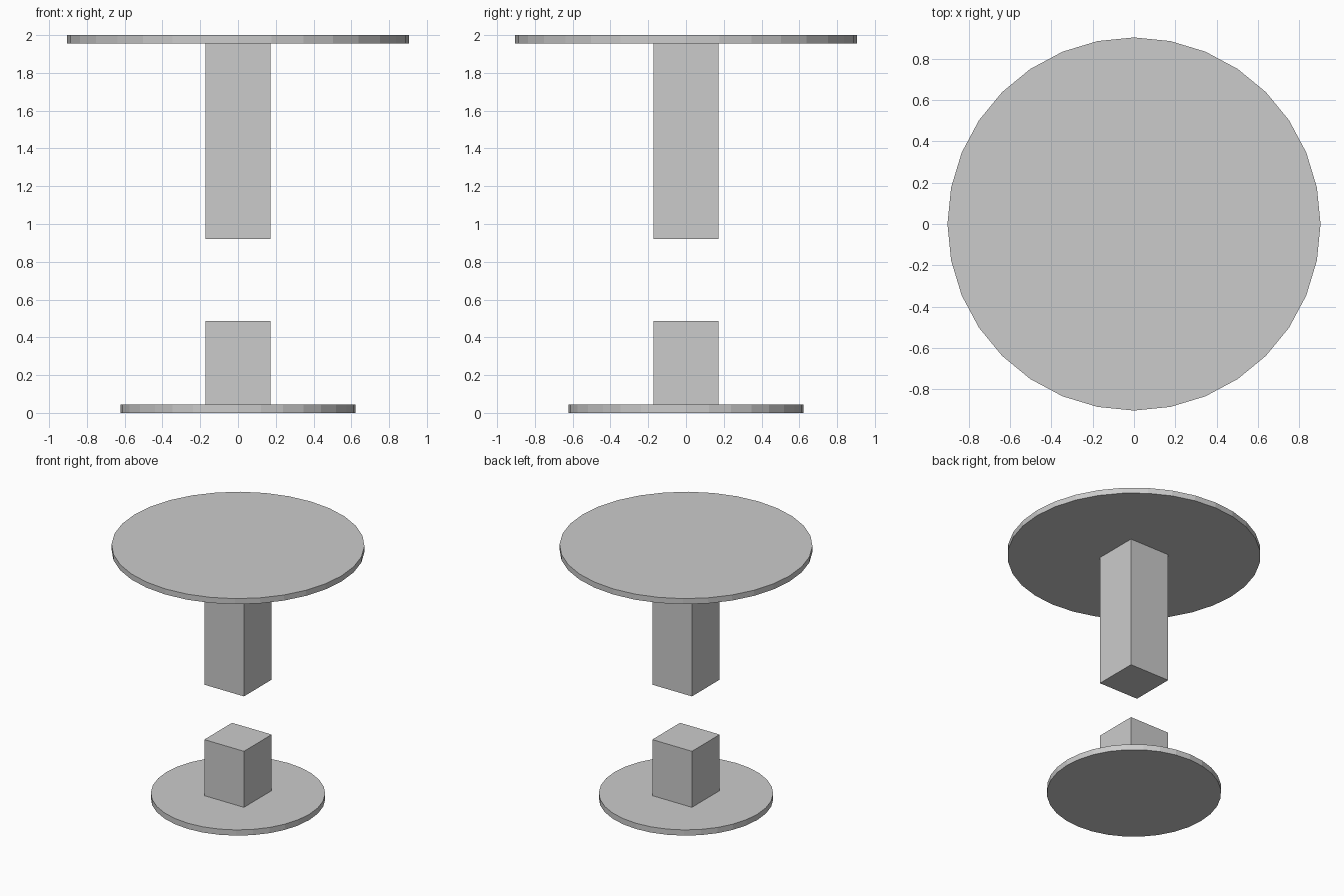
import bpy

if "Cube" in bpy.data.objects:
    bpy.data.objects.remove(bpy.data.objects["Cube"])


def disc(name, radius, z0, z1):
    bpy.ops.mesh.primitive_cylinder_add(
        vertices=32, radius=radius, depth=z1 - z0, location=(0, 0, (z0 + z1) / 2))
    bpy.context.object.name = name


def post(name, width, z0, z1):
    bpy.ops.mesh.primitive_cube_add(size=1, location=(0, 0, (z0 + z1) / 2))
    ob = bpy.context.object
    ob.name = name
    ob.scale = (width, width, z1 - z0)
    bpy.ops.object.transform_apply(location=False, rotation=False, scale=True)


# Lower half: round foot and short square post
disc("base_disc", 0.623, 0.0, 0.045)
post("lower_post", 0.346, 0.045, 0.487)

# Upper half: longer square post and round top, separated by a gap
post("upper_post", 0.346, 0.92, 1.956)
disc("table_top", 0.904, 1.956, 2.0)
